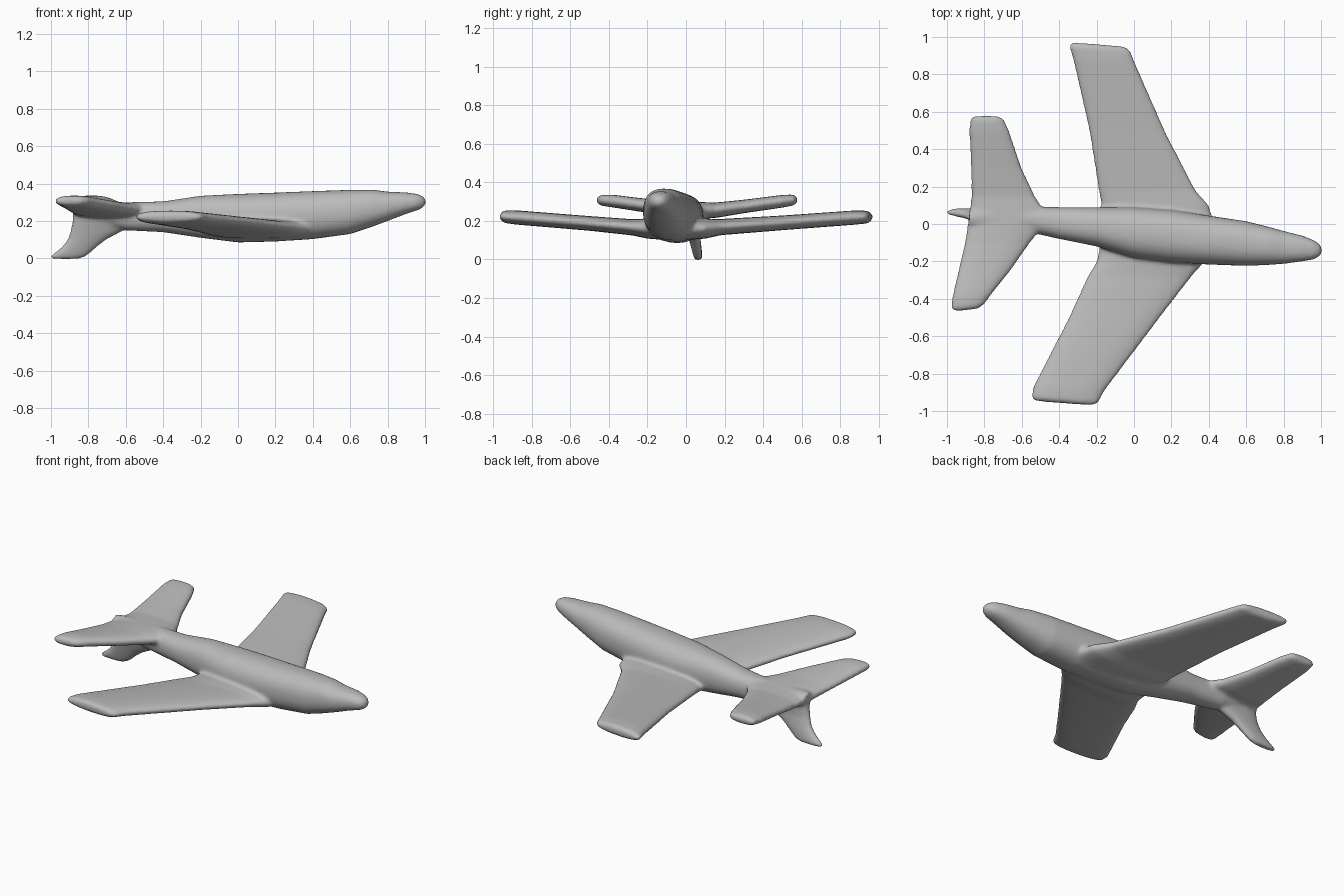
import bpy, bmesh, math
from mathutils import Vector

bm = bmesh.new()


def loft(rings, power, n=32):
    """Skin a closed body through rings given as (centre, half axis u, half axis v)."""
    loops = []
    for c, u, v in rings:
        loop = []
        for i in range(n):
            a = 2 * math.pi * i / n
            ca, sa = math.cos(a), math.sin(a)
            cu = math.copysign(abs(ca) ** (2 / power), ca)
            sv = math.copysign(abs(sa) ** (2 / power), sa)
            loop.append(bm.verts.new(Vector(c) + Vector(u) * cu + Vector(v) * sv))
        loops.append(loop)
    for a, b in zip(loops, loops[1:]):
        for i in range(n):
            j = (i + 1) % n
            bm.faces.new((a[i], a[j], b[j], b[i]))
    bm.faces.new(loops[0][::-1])
    bm.faces.new(loops[-1])


def surface(stations, power=2.4):
    """Wing-like body: stations of y, rear x, front x, middle z, half thickness, tip slant."""
    loft([((  (r + f) / 2, y, z), ((f - r) / 2, s, 0), (0, 0, h))
          for y, r, f, z, h, s in stations], power)


# Fuselage: x, y low, y high, z low, z high
body = [(-0.88, -0.01, 0.07, 0.24, 0.30), (-0.8, -0.02, 0.09, 0.20, 0.30),
        (-0.6, -0.035, 0.095, 0.15, 0.30), (-0.4, -0.08, 0.09, 0.14, 0.305),
        (-0.2, -0.12, 0.09, 0.11, 0.335), (0, -0.18, 0.09, 0.085, 0.345),
        (0.2, -0.205, 0.075, 0.09, 0.352), (0.4, -0.217, 0.045, 0.103, 0.36),
        (0.6, -0.224, 0.015, 0.13, 0.367), (0.72, -0.219, -0.015, 0.17, 0.368),
        (0.8, -0.213, -0.037, 0.20, 0.357), (0.9, -0.20, -0.062, 0.238, 0.353),
        (0.96, -0.19, -0.085, 0.257, 0.345), (0.99, -0.175, -0.105, 0.272, 0.332),
        (1.004, -0.155, -0.125, 0.29, 0.315)]
loft([((x, (a + b) / 2, (c + d) / 2), (0, (b - a) / 2, 0), (0, 0, (d - c) / 2))
      for x, a, b, c, d in body], 2.3)

# Main wing, tip to tip
surface([(-0.958, -0.535, -0.215, 0.222, 0.018, -0.012),
         (-0.94, -0.55, -0.19, 0.222, 0.033, -0.014),
         (-0.88, -0.54, -0.155, 0.218, 0.037, -0.01),
         (-0.5, -0.35, 0.14, 0.187, 0.038, 0),
         (-0.28, -0.25, 0.31, 0.167, 0.042, 0),
         (-0.2, -0.2, 0.38, 0.16, 0.052, 0),
         (-0.05, -0.17, 0.45, 0.155, 0.058, 0),
         (0.1, -0.175, 0.40, 0.16, 0.052, 0),
         (0.18, -0.19, 0.33, 0.168, 0.042, 0),
         (0.5, -0.24, 0.165, 0.19, 0.038, 0),
         (0.87, -0.325, 0.005, 0.217, 0.037, -0.005),
         (0.94, -0.348, -0.02, 0.22, 0.033, -0.012),
         (0.96, -0.335, -0.045, 0.22, 0.018, -0.012)])

# Tailplane, tip to tip
surface([(-0.46, -0.955, -0.835, 0.307, 0.016, 0.006),
         (-0.44, -0.98, -0.80, 0.307, 0.028, 0.01),
         (-0.38, -0.97, -0.765, 0.303, 0.033, 0),
         (-0.25, -0.94, -0.66, 0.285, 0.035, 0),
         (-0.1, -0.905, -0.555, 0.265, 0.04, 0),
         (0.03, -0.885, -0.45, 0.255, 0.045, 0),
         (0.15, -0.87, -0.53, 0.255, 0.04, 0),
         (0.3, -0.872, -0.60, 0.275, 0.035, 0),
         (0.5, -0.882, -0.668, 0.302, 0.033, 0),
         (0.56, -0.877, -0.695, 0.309, 0.028, 0),
         (0.578, -0.86, -0.725, 0.309, 0.015, 0)])

# Swept tail fin hanging below: z, y, rear x, front x, half thickness
fin = [(-0.003, 0.064, -0.998, -0.85, 0.014), (0.012, 0.063, -1.006, -0.81, 0.023),
       (0.06, 0.054, -0.945, -0.755, 0.027), (0.1, 0.046, -0.912, -0.705, 0.03),
       (0.15, 0.036, -0.895, -0.61, 0.035), (0.2, 0.03, -0.885, -0.54, 0.045),
       (0.26, 0.03, -0.885, -0.5, 0.05)]
loft([(((r + f) / 2, y, z), ((f - r) / 2, 0, 0), (0, h, 0)) for z, y, r, f, h in fin], 2.4)

bmesh.ops.recalc_face_normals(bm, faces=bm.faces)
mesh = bpy.data.meshes.new("airplane")
bm.to_mesh(mesh)
bm.free()
plane = bpy.data.objects.new("airplane", mesh)
bpy.context.collection.objects.link(plane)

# Fuse the parts into one skin with soft fillets at the joints
remesh = plane.modifiers.new("fuse", 'REMESH')
remesh.mode = 'VOXEL'
remesh.voxel_size = 0.01
remesh.use_smooth_shade = True
smooth = plane.modifiers.new("soften", 'SMOOTH')
smooth.factor = 0.5
smooth.iterations = 10

grey = bpy.data.materials.new("plain grey")
grey.diffuse_color = (0.5, 0.5, 0.5, 1)
mesh.materials.append(grey)
for p in mesh.polygons:
    p.use_smooth = True
